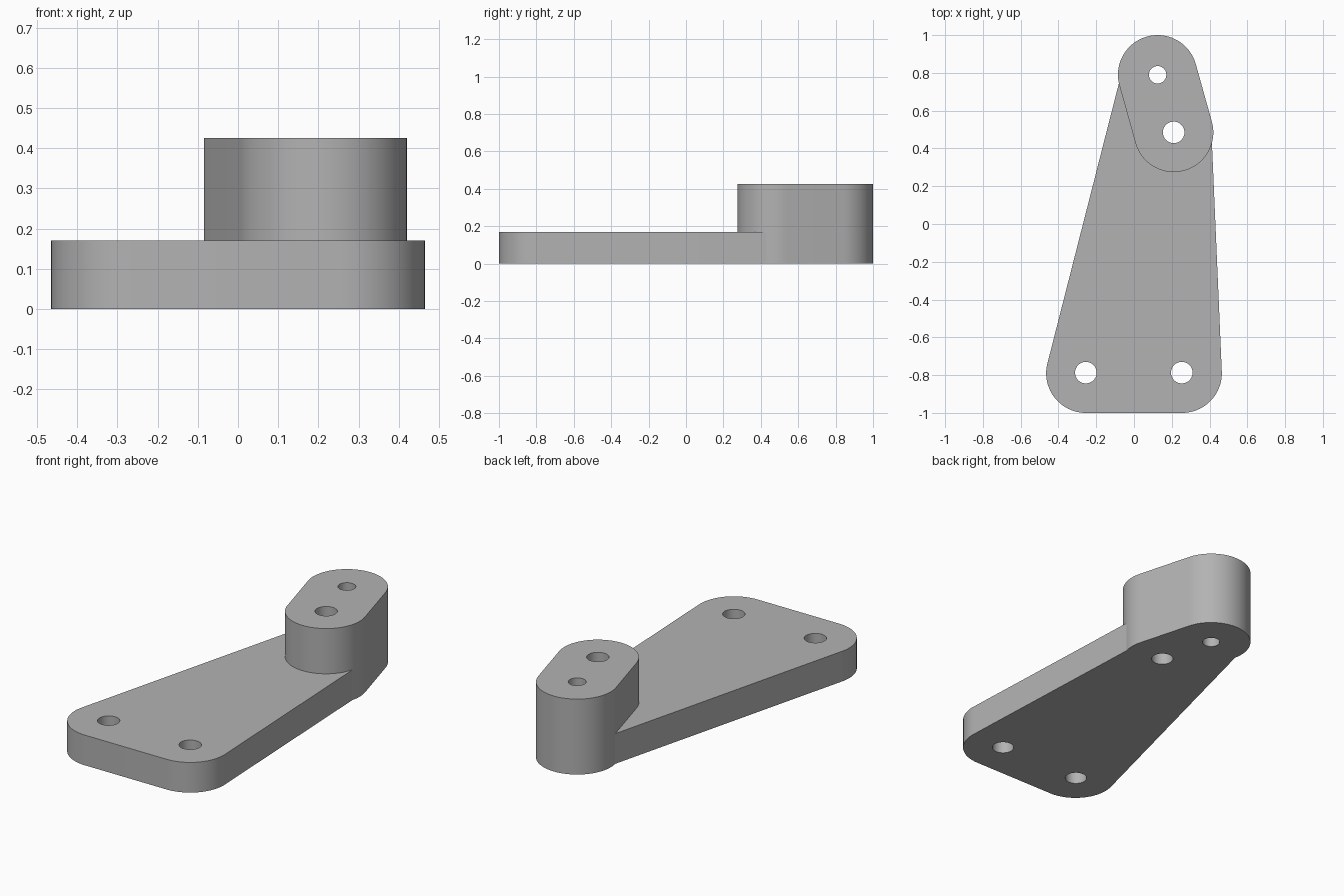
import bpy, bmesh, math
from mathutils import Vector

if "Cube" in bpy.data.objects:
    bpy.data.objects.remove(bpy.data.objects["Cube"])

SEG = 96

grey = bpy.data.materials.new("plain grey")
grey.diffuse_color = (0.45, 0.45, 0.45, 1)
grey.use_nodes = True
grey.node_tree.nodes["Principled BSDF"].inputs["Base Color"].default_value = grey.diffuse_color


def hull_outline(discs):
    """Counter-clockwise convex outline wrapped around discs (x, y, radius)."""
    pts = sorted((x + r * math.cos(2 * math.pi * i / SEG),
                  y + r * math.sin(2 * math.pi * i / SEG))
                 for x, y, r in discs for i in range(SEG))

    def chain(seq):
        out = []
        for p in seq:
            while len(out) > 1 and ((out[-1][0] - out[-2][0]) * (p[1] - out[-2][1])
                                    - (out[-1][1] - out[-2][1]) * (p[0] - out[-2][0])) <= 1e-9:
                out.pop()
            out.append(p)
        return out[:-1]
    return chain(pts) + chain(pts[::-1])


def prism(name, discs, z0, z1):
    """Solid with a rounded outline between two heights."""
    bm = bmesh.new()
    bottom = bm.faces.new([bm.verts.new((x, y, z0)) for x, y in hull_outline(discs)])
    top = bmesh.ops.extrude_face_region(bm, geom=[bottom], use_keep_orig=True)
    bmesh.ops.translate(bm, vec=Vector((0, 0, z1 - z0)),
                        verts=[v for v in top["geom"] if isinstance(v, bmesh.types.BMVert)])
    bmesh.ops.recalc_face_normals(bm, faces=bm.faces)
    mesh = bpy.data.meshes.new(name)
    bm.to_mesh(mesh)
    bm.free()
    mesh.materials.append(grey)
    ob = bpy.data.objects.new(name, mesh)
    bpy.context.collection.objects.link(ob)
    return ob


def boolean(target, tool, operation):
    """Apply a boolean and discard the tool."""
    mod = target.modifiers.new(operation.lower(), 'BOOLEAN')
    mod.operation, mod.solver, mod.object = operation, 'EXACT', tool
    tool.hide_render = True
    bpy.context.view_layer.objects.active = target
    bpy.ops.object.modifier_apply(modifier=mod.name)
    bpy.data.objects.remove(tool)


# Tapered base plate
bracket = prism("mounting_bracket", [(-0.255, -0.79, 0.21), (0.255, -0.79, 0.21),
                                     (0.21, 0.485, 0.20), (0.125, 0.79, 0.1875)], 0, 0.17)

# Raised boss at the narrow end
boss = prism("boss", [(0.21, 0.485, 0.21), (0.125, 0.79, 0.21)], 0, 0.425)
boolean(bracket, boss, 'UNION')

# Through holes
for x, y, r in [(-0.255, -0.787, 0.057), (0.253, -0.787, 0.057),
                (0.21, 0.485, 0.057), (0.125, 0.79, 0.046)]:
    boolean(bracket, prism("hole_cutter", [(x, y, r)], -0.1, 0.6), 'DIFFERENCE')

# Smooth the round walls, keep the rims sharp
bpy.ops.object.select_all(action='DESELECT')
bracket.select_set(True)
bpy.context.view_layer.objects.active = bracket
bpy.ops.object.shade_smooth_by_angle(angle=math.radians(10))
